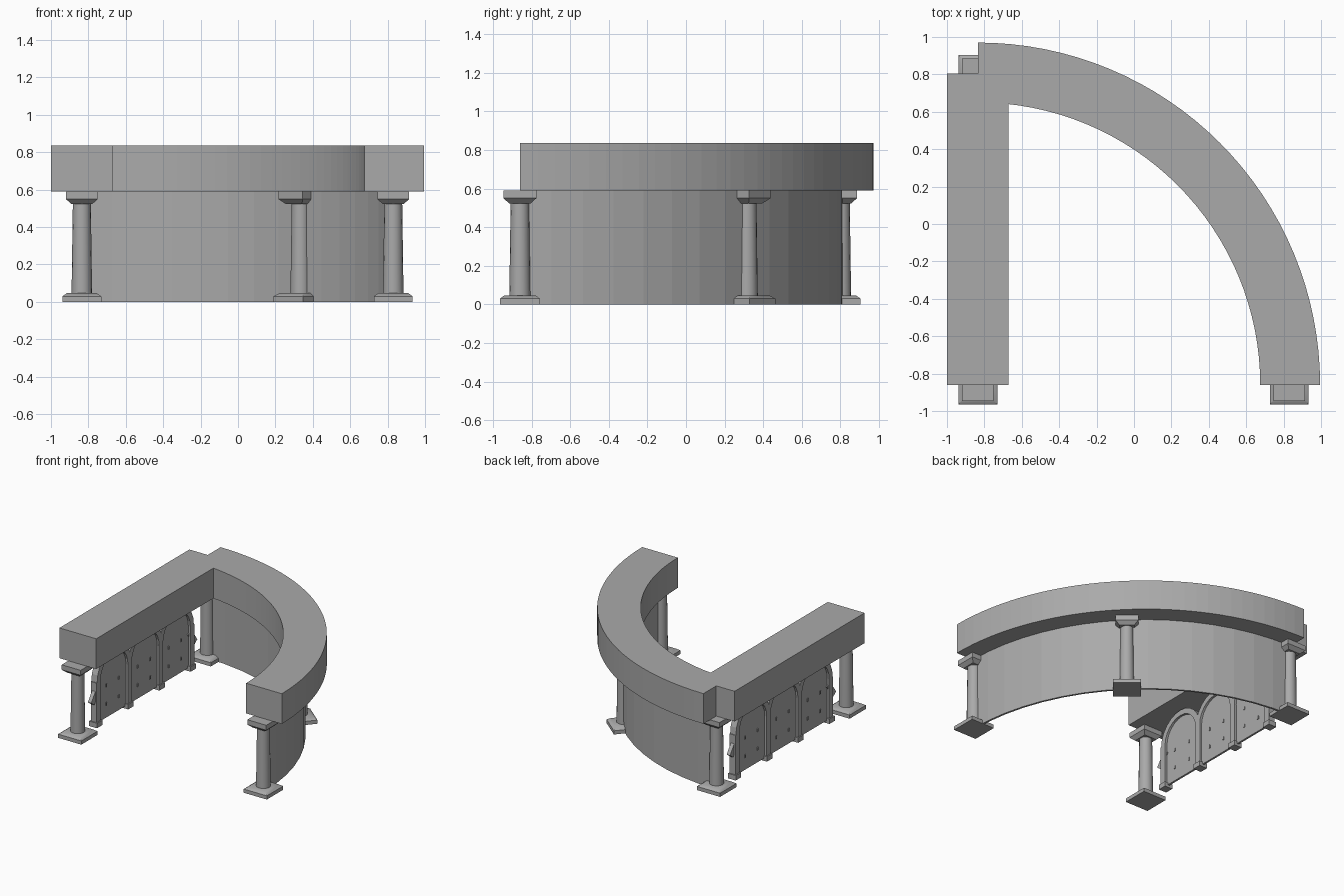
import bpy, bmesh, math
from math import sin, cos, pi, radians
from mathutils import Matrix, Vector

if "Cube" in bpy.data.objects:
    bpy.data.objects.remove(bpy.data.objects["Cube"])

GREY = (0.4, 0.4, 0.4, 1)
stone = bpy.data.materials.new("grey stone")
stone.use_nodes = True
stone.diffuse_color = GREY
stone.node_tree.nodes["Principled BSDF"].inputs["Base Color"].default_value = GREY

CX, CY = -0.835, -0.86      # centre of the quarter circle
WALL_R = 1.665


def finish(name, bm, smooth=False):
    bmesh.ops.recalc_face_normals(bm, faces=bm.faces)
    mesh = bpy.data.meshes.new(name)
    bm.to_mesh(mesh)
    bm.free()
    mesh.materials.append(stone)
    ob = bpy.data.objects.new(name, mesh)
    bpy.context.collection.objects.link(ob)
    if smooth:
        bpy.context.view_layer.objects.active = ob
        ob.select_set(True)
        bpy.ops.object.shade_smooth_by_angle(angle=radians(40))
        ob.select_set(False)
    return ob


def loft(bm, rings, closed=False):
    """Skin rings of points; cap the ends unless closed."""
    rows = [[bm.verts.new(p) for p in ring] for ring in rings]
    n = len(rows[0])
    pairs = list(zip(rows, rows[1:])) + ([(rows[-1], rows[0])] if closed else [])
    for a, b in pairs:
        for i in range(n):
            j = (i + 1) % n
            bm.faces.new((a[i], a[j], b[j], b[i]))
    if not closed:
        bm.faces.new(rows[0])
        bm.faces.new(rows[-1])


def box(bm, x0, x1, y0, y1, z0, z1):
    loft(bm, [[(x0, y0, z), (x1, y0, z), (x1, y1, z), (x0, y1, z)] for z in (z0, z1)])


def sweep_ring(name, r0, r1, z0, z1, segments=16):
    bm = bmesh.new()
    rings = []
    for i in range(segments + 1):
        a = pi / 2 * i / segments
        rings.append([(CX + r * cos(a), CY + r * sin(a), z)
                      for r, z in ((r0, z0), (r1, z0), (r1, z1), (r0, z1))])
    loft(bm, rings)
    return finish(name, bm)


def polygon(radius, z, sides, phase=0):
    return [(radius * cos(phase + 2 * pi * i / sides),
             radius * sin(phase + 2 * pi * i / sides), z) for i in range(sides)]


def square_stack(bm, levels):
    loft(bm, [polygon(h * math.sqrt(2), z, 4, pi / 4) for h, z in levels])


def column(name, x, y, turn=0):
    bm = bmesh.new()
    square_stack(bm, [(0.104, 0), (0.104, 0.03), (0.08, 0.047)])
    loft(bm, [polygon(0.055, 0.04, 16), polygon(0.048, 0.53, 16)])
    square_stack(bm, [(0.056, 0.523), (0.085, 0.55), (0.085, 0.59)])
    ob = finish(name, bm, True)
    ob.matrix_world = Matrix.Translation((x, y, 0)) @ Matrix.Rotation(radians(turn), 4, "Z")


# Heavy upper beams and the thin curved wall
bm = bmesh.new()
box(bm, -1, -0.67, CY, 0.805, 0.59, 0.835)
finish("straight_beam", bm)
sweep_ring("curved_beam", 1.51, 1.83, 0.59, 0.835, 32)
sweep_ring("curved_wall", WALL_R - 0.008, WALL_R + 0.008, 0, 0.59)

# Columns at the corners and halfway round the curve
column("front_right_column", CX, CY)
column("front_left_column", 0.83, CY)
column("back_right_column", CX, 0.80)
column("curve_column", 0.335, 0.317, 50)

# Arcade under the straight beam
BAY, START, SPRING = 0.4, -0.63, 0.36
for i in range(4):
    y = START + BAY * i
    bm = bmesh.new()
    box(bm, CX - 0.035, CX + 0.035, y - 0.035, y + 0.035, 0, 0.04)
    box(bm, CX - 0.026, CX + 0.026, y - 0.026, y + 0.026, 0.04, SPRING)
    finish("arcade_pillar", bm)

for i in range(3):
    yc = START + BAY * (i + 0.5)
    # Arch moulding
    bm = bmesh.new()
    rings = []
    for k in range(13):
        a = pi * k / 12
        rings.append([(CX + dx, yc + r * cos(a), SPRING + r * sin(a))
                      for r, dx in ((0.175, -0.026), (0.22, -0.026),
                                    (0.22, 0.026), (0.175, 0.026))])
    loft(bm, rings)
    finish("arch", bm)
    # Infill panel with rounded head
    bm = bmesh.new()
    outline = [(yc + 0.18, 0.02)]
    outline += [(yc + 0.18 * cos(pi * k / 12), SPRING + 0.18 * sin(pi * k / 12))
                for k in range(13)]
    outline += [(yc - 0.18, 0.02)]
    loft(bm, [[(x, y, z) for y, z in outline] for x in (CX - 0.008, CX + 0.008)])
    finish("arch_panel", bm)
    # Small studs on both faces
    bm = bmesh.new()
    for dy in (-0.08, 0.08):
        for z in (0.12, 0.27):
            box(bm, CX - 0.014, CX + 0.014, yc + dy - 0.006, yc + dy + 0.006, z, z + 0.025)
    finish("panel_studs", bm)

# Slanted braces at both ends of the arcade
for end, side in ((START, 1), (START + 3 * BAY, -1)):
    bm = bmesh.new()
    foot, head = Vector((CX, end - side * 0.06, 0.2)), Vector((CX, end + side * 0.02, 0.31))
    offset = Vector((0, -side * 0.02, 0.015))
    loft(bm, [[p + offset * s + Vector((dx, 0, 0))
               for s, dx in ((-1, -0.015), (1, -0.015), (1, 0.015), (-1, 0.015))]
              for p in (foot, head)])
    finish("end_brace", bm)
